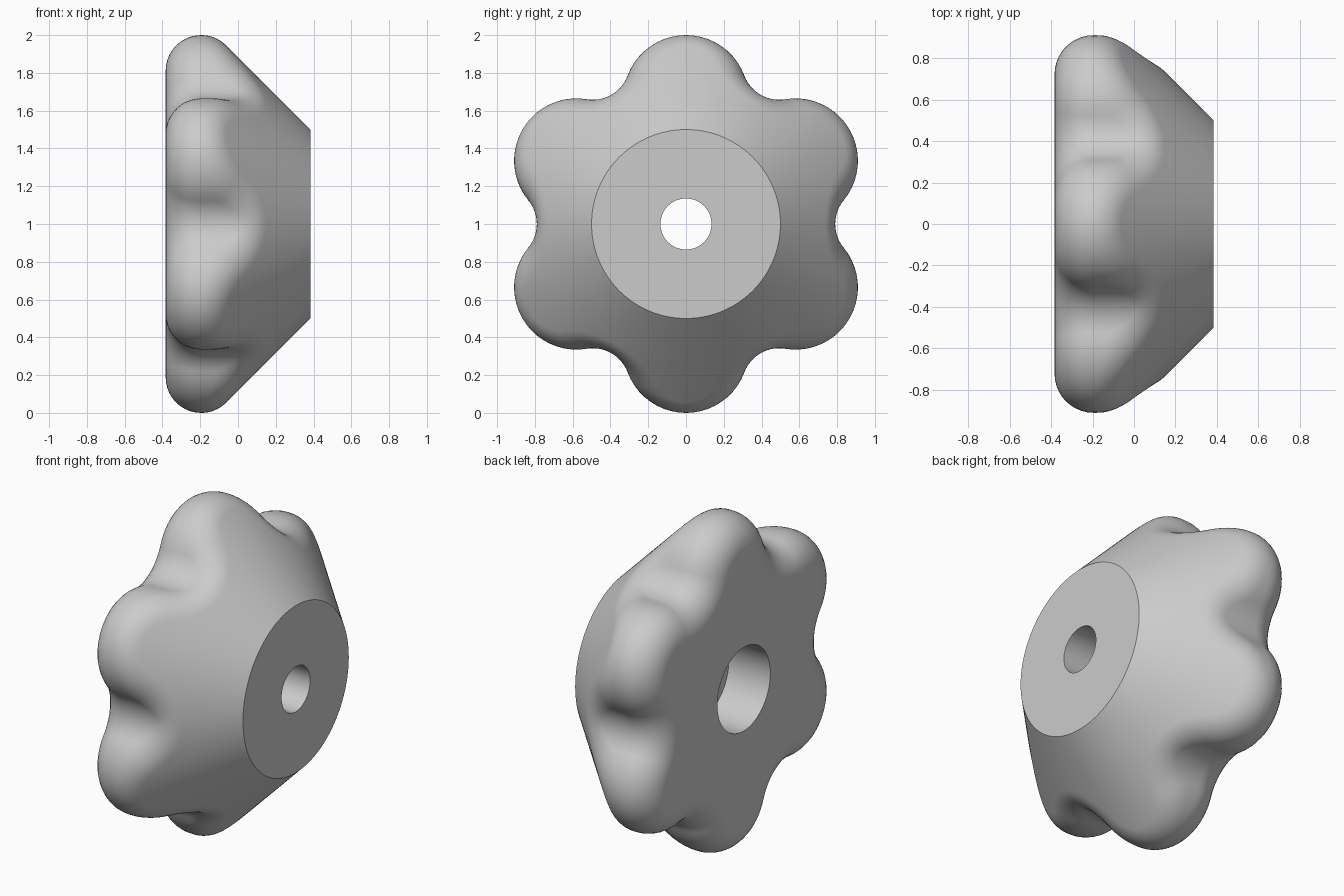
import bpy, bmesh, math
from mathutils import Vector

cube = bpy.data.objects.get("Cube")
if cube:
    bpy.data.objects.remove(cube)

BACK, FRONT = -0.383, 0.383         # ends of the knob along x
LOBE_CENTRE, LOBE_R = 0.67, 0.33    # six round lobes
VALLEY_R = 0.197                    # hollow between two lobes
VALLEY_CENTRE = 0.79 + VALLEY_R
EDGE_R = 0.188                      # rounding of the rim edges
RIM_R = 0.5                         # flat front face
BORE_R, POCKET_R, POCKET_DEPTH = 0.135, 0.25, 0.275
CONE = RIM_R + FRONT                # 45 degree cone: x + radius = CONE
LOBES, ARC = 6, 10


def polar(angle, radius=1.0):
    """Point in the y-z plane, measured from straight up."""
    return Vector((0, math.sin(angle) * radius, math.cos(angle) * radius))


def outline():
    """Pairs of (point, outward normal) around the lobed outline."""
    pairs = []
    half = math.pi / LOBES
    reach = polar(half, VALLEY_CENTRE) - polar(0, LOBE_CENTRE)
    swing = math.atan2(reach.y, reach.z)
    for k in range(LOBES):
        mid = 2 * half * k
        for i in range(2 * ARC):
            n = polar(mid - swing + swing * i / ARC)
            pairs.append((polar(mid, LOBE_CENTRE) + n * LOBE_R, n))
        turn = swing - half
        for i in range(2 * ARC):
            n = polar(mid + half + turn - turn * i / ARC)
            pairs.append((polar(mid + half, VALLEY_CENTRE) - n * VALLEY_R, n))
    return pairs


def section(point, normal):
    """Closed section: back rounding, wall, front rounding, cone, bore."""
    core = point - normal * EDGE_R
    radial = core.normalized()
    axis = Vector((1, 0, 0))
    low = core + axis * (BACK + EDGE_R)
    high = core + axis * max(low.x, CONE - EDGE_R * math.sqrt(2) - core.length)
    slope = (radial + axis).normalized()
    pts = []
    for i in range(ARC + 1):
        a = math.pi / 2 * i / ARC
        pts.append(low + (normal * math.sin(a) - axis * math.cos(a)) * EDGE_R)
    for i in range(ARC + 1):
        pts.append(high + normal.slerp(slope, i / ARC) * EDGE_R)
    step = BACK + POCKET_DEPTH
    for x, r in ((FRONT, RIM_R), (FRONT, BORE_R), (step, BORE_R),
                 (step, POCKET_R), (BACK, POCKET_R)):
        pts.append(axis * x + radial * r)
    return pts


# Knob body: sections joined all the way round
bm = bmesh.new()
lift = Vector((0, 0, 1))
rings = [[bm.verts.new(p + lift) for p in section(*pair)] for pair in outline()]
for k, ring in enumerate(rings):
    following = rings[(k + 1) % len(rings)]
    for i in range(len(ring)):
        j = (i + 1) % len(ring)
        bm.faces.new((ring[i], ring[j], following[j], following[i]))
bmesh.ops.remove_doubles(bm, verts=bm.verts, dist=0.0001)
bmesh.ops.recalc_face_normals(bm, faces=bm.faces)
mesh = bpy.data.meshes.new("lobed_knob")
bm.to_mesh(mesh)
bm.free()
knob = bpy.data.objects.new("lobed_knob", mesh)
bpy.context.collection.objects.link(knob)

# Plain grey material
grey = bpy.data.materials.new("light_grey")
grey.use_nodes = True
colour = (0.6, 0.6, 0.6, 1)
grey.diffuse_color = colour
grey.node_tree.nodes["Principled BSDF"].inputs["Base Color"].default_value = colour
mesh.materials.append(grey)

# Smooth shading with sharp rims
bpy.ops.object.select_all(action="DESELECT")
knob.select_set(True)
bpy.context.view_layer.objects.active = knob
bpy.ops.object.shade_smooth_by_angle(angle=math.radians(30))
